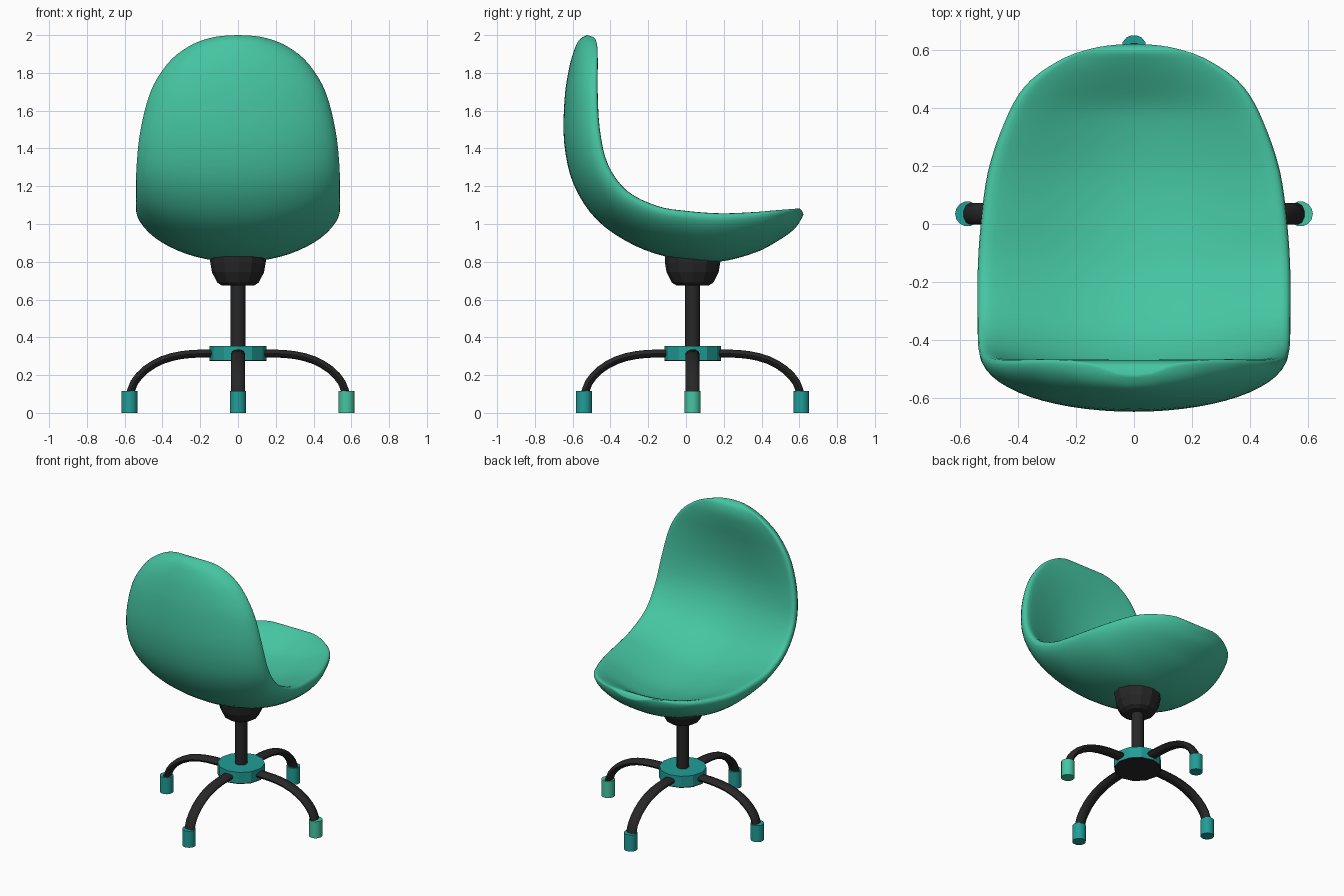
import bpy, bmesh, math
from mathutils import Vector

if "Cube" in bpy.data.objects:
    bpy.data.objects.remove(bpy.data.objects["Cube"])

CY = 0.035  # y of the pedestal axis


def material(name, rgb):
    m = bpy.data.materials.new(name)
    m.diffuse_color = (*rgb, 1)
    m.use_nodes = True
    m.node_tree.nodes["Principled BSDF"].inputs["Base Color"].default_value = m.diffuse_color
    return m


GREEN = material("green", (0.06, 0.56, 0.36))
TEAL = material("teal", (0.015, 0.34, 0.31))
DARK = material("dark", (0.02, 0.02, 0.02))


def finish(name, bm, mat, angle=35):
    bmesh.ops.remove_doubles(bm, verts=bm.verts, dist=1e-4)
    bmesh.ops.recalc_face_normals(bm, faces=bm.faces)
    me = bpy.data.meshes.new(name)
    bm.to_mesh(me)
    bm.free()
    me.materials.append(mat)
    ob = bpy.data.objects.new(name, me)
    bpy.context.collection.objects.link(ob)
    if angle:
        bpy.ops.object.select_all(action='DESELECT')
        ob.select_set(True)
        bpy.context.view_layer.objects.active = ob
        bpy.ops.object.shade_smooth_by_angle(angle=math.radians(angle))
    return ob


def loft(name, rings, mat, angle=35, caps=True):
    bm = bmesh.new()
    vs = [[bm.verts.new(p) for p in r] for r in rings]
    n = len(rings[0])
    for a, b in zip(vs, vs[1:]):
        for i in range(n):
            j = (i + 1) % n
            bm.faces.new((a[i], a[j], b[j], b[i]))
    if caps:
        bm.faces.new(vs[0])
        bm.faces.new(vs[-1])
    return finish(name, bm, mat, angle)


def lathe(name, profile, sides, mat, x=0, y=CY, angle=0):
    rings = [[(x + r * math.cos(2 * math.pi * i / sides),
               y + r * math.sin(2 * math.pi * i / sides), z) for i in range(sides)]
             for r, z in profile]
    return loft(name, rings, mat, angle)


def spline(pts, steps):
    """Catmull-Rom through tuples of any length."""
    out = []
    P = [Vector(p) for p in pts]
    P = [P[0]] + P + [P[-1]]
    for a, b, c, d in zip(P, P[1:], P[2:], P[3:]):
        for s in range(steps):
            t = s / steps
            out.append(0.5 * (2 * b + (c - a) * t + (2 * a - 5 * b + 4 * c - d) * t**2
                              + (3 * b - a - 3 * c + d) * t**3))
    return out + [P[-1]]


def smoothstep(t):
    t = min(max(t, 0), 1)
    return t * t * (3 - 2 * t)


# Seat shell stations: rim y, rim z, outer centre y, outer centre z, half width
STATIONS = [
    (-.525, 2.0, -.525, 2.0, 0), (-.485, 1.985, -.565, 1.975, .15),
    (-.47, 1.94, -.592, 1.92, .265), (-.466, 1.85, -.62, 1.82, .375),
    (-.465, 1.7, -.643, 1.66, .465), (-.452, 1.5, -.645, 1.43, .517),
    (-.41, 1.32, -.595, 1.21, .537), (-.31, 1.18, -.47, 1.02, .54),
    (-.15, 1.10, -.27, .885, .54), (0, 1.075, -.05, .815, .53),
    (.18, 1.062, .17, .80, .505), (.35, 1.067, .37, .85, .447),
    (.47, 1.075, .49, .913, .38), (.56, 1.08, .57, .97, .265),
    (.605, 1.08, .607, 1.02, .15), (.622, 1.05, .622, 1.05, 0)]
STEPS, N = 4, 28
LIP = 0.12  # share of the depth taken by the rounded rim

# the width is interpolated squared, so both ends come out round
rings = []
for k, (ry, rz, oy, oz, w2) in enumerate(
        spline([(*s[:4], s[4] ** 2) for s in STATIONS], STEPS)):
    p, w = k / STEPS, math.sqrt(max(w2, 0))
    dip = 0.47 * smoothstep((p - 2) / 3.5) * smoothstep((14 - p) / 3)
    power = 1.05 + 0.2 * smoothstep((p - 5) / 4)
    ring = []
    for i in range(2 * N):
        a = math.pi * i / N
        s = abs(math.sin(a))
        if i <= N:
            f = LIP + (1 - LIP) * s ** power
        else:
            f = dip * s ** 3 + LIP * max(0, 1 - s / .4) ** 2
        ring.append((-w * math.cos(a), ry + (oy - ry) * f, rz + (oz - rz) * f))
    rings.append(ring)
loft("seat_shell", rings, GREEN, 80, caps=False)

# Pedestal
lathe("seat_mount", [(.085, .674), (.11, .69), (.138, .745), (.147, .80), (.147, .84)], 12, DARK)
lathe("post", [(.04, .30), (.04, .70)], 12, DARK, angle=40)
lathe("base_hub", [(.15, .28), (.15, .355)], 12, TEAL)
lathe("base_hub_underside", [(.15, .274), (.15, .28)], 12, DARK)

# Four curved legs with feet
PATH = spline([(.11, .314), (.2, .314), (.3, .306), (.4, .28), (.49, .228),
               (.55, .16), (.573, .09)], 2)
for q in range(4):
    c, s = round(math.cos(q * math.pi / 2)), round(math.sin(q * math.pi / 2))
    rings = []
    for i, p in enumerate(PATH):
        t = (PATH[min(i + 1, len(PATH) - 1)] - PATH[max(i - 1, 0)]).normalized()
        ring = []
        for j in range(10):
            a = 2 * math.pi * j / 10
            side, up = .037 * math.cos(a), .022 * math.sin(a)
            r, z = p.x - t.y * up, p.y + t.x * up
            ring.append((c * r - s * side, CY + s * r + c * side, z))
        rings.append(ring)
    loft(f"leg_{q + 1}", rings, DARK, 40)
    lathe(f"foot_{q + 1}", [(.043, 0), (.043, .115)], 14, GREEN if q == 0 else TEAL,
          c * .575, CY + s * .575, angle=40)
